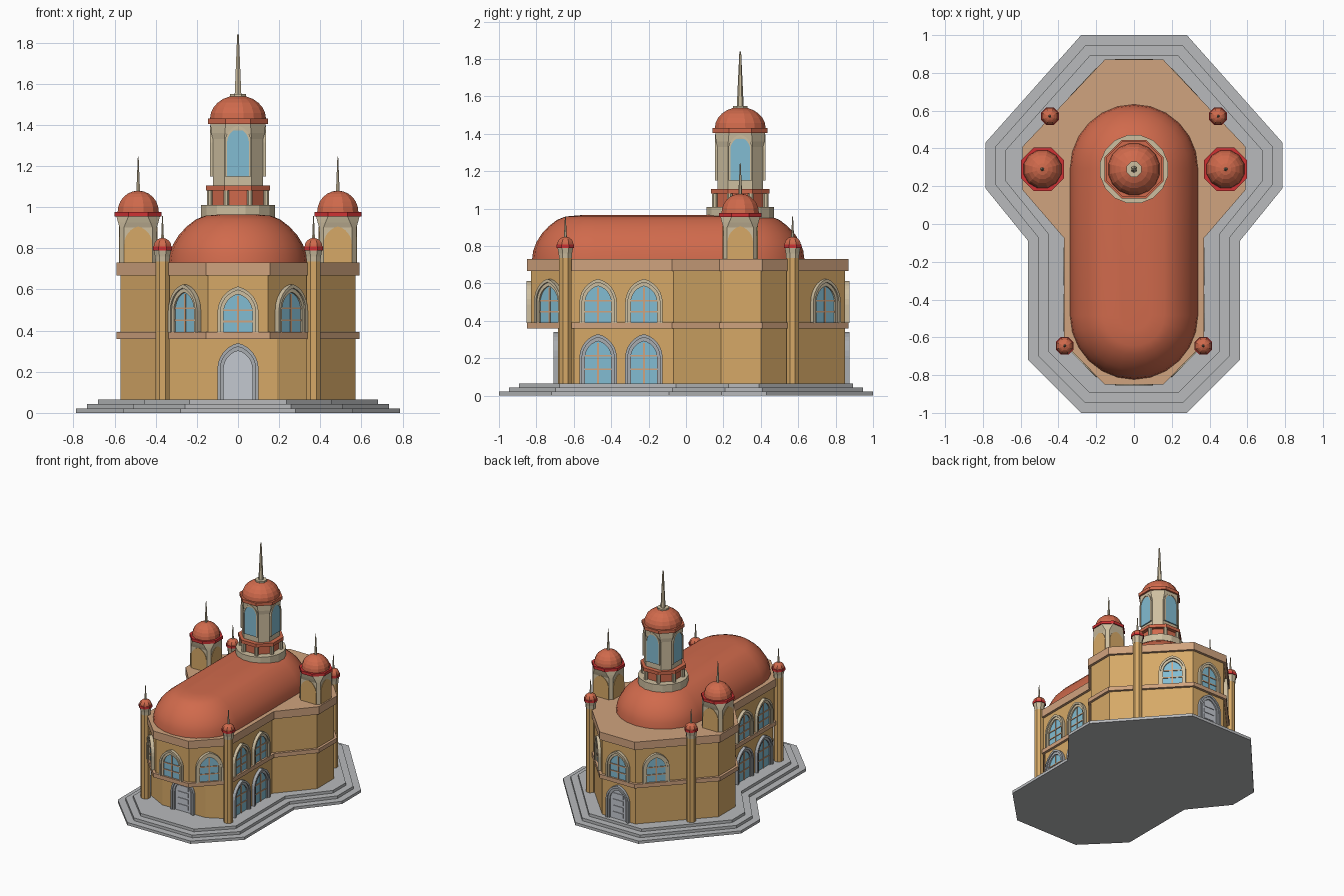
import bpy, bmesh, math
from mathutils import Matrix, Vector

if "Cube" in bpy.data.objects:
    bpy.data.objects.remove(bpy.data.objects["Cube"])


def material(name, r, g, b):
    m = bpy.data.materials.new(name)
    m.diffuse_color = [((c / 255 + 0.055) / 1.055) ** 2.4 for c in (r, g, b)] + [1]
    m.use_nodes = True
    m.node_tree.nodes["Principled BSDF"].inputs["Base Color"].default_value = m.diffuse_color
    return m


WALL = material("ochre_wall", 214, 169, 103)
TRIM = material("tan_trim", 208, 163, 126)
ROOF = material("terracotta", 208, 106, 76)
STONE = material("grey_stone", 184, 186, 188)
BEIGE = material("beige_stone", 206, 191, 160)
RED = material("red_ring", 208, 50, 52)
GLASS = material("blue_glass", 130, 188, 210)
FRAME = material("grey_frame", 168, 172, 176)
DOOR = material("pale_door", 196, 200, 208)


def finish(name, bm, mat, smooth=False, matrix=None):
    bmesh.ops.recalc_face_normals(bm, faces=bm.faces)
    me = bpy.data.meshes.new(name)
    bm.to_mesh(me)
    bm.free()
    me.materials.append(mat)
    ob = bpy.data.objects.new(name, me)
    bpy.context.collection.objects.link(ob)
    if matrix:
        ob.matrix_world = matrix
    if smooth:
        bpy.ops.object.select_all(action='DESELECT')
        ob.select_set(True)
        bpy.context.view_layer.objects.active = ob
        bpy.ops.object.shade_smooth_by_angle(angle=math.radians(40))
    return ob


def loft(name, rings, mat, smooth=False, matrix=None):
    """Closed solid through rings of equal point count."""
    bm = bmesh.new()
    vs = [[bm.verts.new(p) for p in ring] for ring in rings]
    n = len(vs[0])
    for a, b in zip(vs, vs[1:]):
        for i in range(n):
            j = (i + 1) % n
            bm.faces.new((a[i], a[j], b[j], b[i]))
    bm.faces.new(vs[0][::-1])
    bm.faces.new(vs[-1])
    return finish(name, bm, mat, smooth, matrix)


def lathe(name, profile, n, x, y, mat, smooth=False):
    """Profile of (apothem, z) pairs, flat sides facing the axes."""
    k = 1 / math.cos(math.pi / n)
    ang = [2 * math.pi * (i + 0.5) / n for i in range(n)]
    loft(name, [[(x + r * k * math.cos(a), y + r * k * math.sin(a), z) for a in ang]
                for r, z in profile], mat, smooth)


def chamfered(name, sections, x, y, mat):
    """Square tower with cut corners, sections of (z, half width, face half width)."""
    loft(name, [[(x + px, y + py, z) for px, py in
                 ((h, -f), (h, f), (f, h), (-f, h), (-h, f), (-h, -f), (-f, -h), (f, -h))]
                for z, h, f in sections], mat)


def dome(r, z0, z1, steps=6):
    return [(r * math.cos(t), z0 + (z1 - z0) * math.sin(t))
            for t in (math.pi / 2 * i / steps * 0.97 for i in range(steps + 1))]


def mirrored(half):
    return half + [(-x, y) for x, y in reversed(half)]


def inset(pts, d):
    """Shrink a counter-clockwise outline by d with mitred corners."""
    out = []
    for i, p in enumerate(pts):
        p = Vector(p)
        e1 = (p - Vector(pts[i - 1])).normalized()
        e2 = (Vector(pts[(i + 1) % len(pts)]) - p).normalized()
        n1, n2 = Vector((-e1.y, e1.x)), Vector((-e2.y, e2.x))
        out.append(tuple(p + (n1 + n2) * (d / (1 + n1.dot(n2)))))
    return out


def prism(name, pts, z0, z1, mat):
    loft(name, [[(x, y, z) for x, y in pts] for z in (z0, z1)], mat)


# Stepped stone base
base = mirrored([(.28, -1), (.56, -.72), (.56, -.09), (.787, .19), (.787, .43), (.28, 1)])
for i in range(3):
    prism("base_step", inset(base, .053 * i), .022 * i, .022 * (i + 1), STONE)

# Walls, bands and cornice
outline = mirrored([(.155, -.85), (.37, -.63), (.37, -.075), (.59, .18), (.59, .41), (.155, .87)])
wall = inset(outline, .02)
lower = list(wall)
lower[0], lower[1] = (.19, -.685), (.35, -.6)
lower[-1], lower[-2] = (-.19, -.685), (-.35, -.6)
prism("lower_wall", lower, .06, .37, WALL)
prism("upper_wall", wall, .38, .68, WALL)
prism("middle_band", outline, .36, .392, TRIM)
prism("cornice", outline, .668, .73, TRIM)

# Long rounded roof: stadium rings following a dome curve
rings = []
for r, z in [(.338, .73), (.332, .775), (.315, .82), (.287, .865), (.25, .905),
             (.205, .94), (.16, .958), (.08, .965)]:
    ring = []
    for cy, start in ((-.485, math.pi), (.295, 0)):
        for i in range(13):
            a = start + math.pi * i / 12
            ring.append((r * math.cos(a), cy + r * math.sin(a), z))
    rings.append(ring)
loft("long_roof", rings, ROOF, True)


# Arched openings
def arch(w, spring, n=6):
    c = .3 * w
    top = math.acos(c / (w + c))
    right = [((w + c) * math.cos(top * i / n) - c, spring + (w + c) * math.sin(top * i / n))
             for i in range(n + 1)]
    return [(w, 0)] + right + [(-x, z) for x, z in right[-2::-1]] + [(-w, 0)]


def arch_plate(name, w, spring, depth, mat, m):
    loft(name, [[(x, y, z) for x, z in arch(w, spring)] for y in (.01, -depth)], mat, False, m)


def arch_ring(name, w0, w1, spring, depth, mat, m):
    bm = bmesh.new()
    o, i = arch(w0, spring), arch(w1, spring)
    cols = [[bm.verts.new(p) for p in ((a, .01, b), (a, -depth, b), (c, -depth, d), (c, .01, d))]
            for (a, b), (c, d) in zip(o, i)]
    for p, q in zip(cols, cols[1:]):
        for k in range(4):
            bm.faces.new((p[k], p[k - 1], q[k - 1], q[k]))
    bm.faces.new(cols[0])
    bm.faces.new(cols[-1])
    finish(name, bm, mat, False, m)


def bar(name, x0, x1, z0, z1, depth, mat, m):
    loft(name, [[(x0, y, z0), (x1, y, z0), (x1, y, z1), (x0, y, z1)] for y in (.01, -depth)],
         mat, False, m)


def facing(x, y, z, deg):
    return Matrix.Translation((x, y, z)) @ Matrix.Rotation(math.radians(deg), 4, 'Z')


def opening(x, y, z, deg, height, trim, door=False):
    m = facing(x, y, z, deg)
    s = height - .127
    arch_ring("outer_frame", .1, .086, s, .024, trim, m)
    arch_ring("inner_frame", .086, .07, s, .015, FRAME if door else trim, m)
    arch_plate("door_leaf" if door else "window_pane", .072, s, .005, DOOR if door else GLASS, m)
    if door:
        for k in range(4):
            bar("door_panel", -.045, .045, .02 + .05 * k, .055 + .05 * k, .01, DOOR, m)
        return
    bar("upright_mullion", -.005, .005, 0, s + .08, .01, TRIM, m)
    for zz in (s * .55, s + .01):
        bar("cross_mullion", -.07, .07, zz - .004, zz + .004, .01, TRIM, m)


UP, LOW = .39, .065
opening(0, -.83, UP, 0, .225, BEIGE)
opening(0, .85, UP, 180, .225, BEIGE)
opening(0, -.685, LOW, 0, .275, FRAME, True)
opening(0, .85, LOW, 180, .275, FRAME, True)
for s in (1, -1):
    opening(s * .252, -.725, UP, s * 45.7, .235, BEIGE)
    opening(s * .25, .738, UP, s * 133, .235, BEIGE)
    for y in (-.47, -.225):
        opening(s * .35, y, UP, s * 90, .235, BEIGE)
        opening(s * .35, y, LOW, s * 90, .265, FRAME)

# Slim corner pillars with small domes
for s in (1, -1):
    for x, y in ((s * .367, -.645), (s * .445, .57)):
        lathe("corner_pillar", [(.033, .06), (.033, .75)], 8, x, y, WALL)
        lathe("pillar_capital", [(.034, .735), (.036, .76), (.042, .792)], 8, x, y, BEIGE)
        lathe("pillar_ring", [(.047, .79), (.047, .808)], 8, x, y, RED)
        lathe("pillar_dome", dome(.043, .808, .85), 8, x, y, ROOF)
        lathe("pillar_spire", [(.007, .845), (.002, .957)], 6, x, y, BEIGE)

# Side turrets
for s in (1, -1):
    x, y = s * .485, .29
    chamfered("turret_body", [(.72, .09, .07), (.9, .09, .07), (.925, .098, .06), (.96, .107, .045)],
              x, y, BEIGE)
    for k in range(4):
        m = facing(x, y, .73, 90 * k) @ Matrix.Translation((0, -.09, 0))
        arch_plate("turret_panel", .068, .09, .004, WALL, m)
    lathe("turret_ring", [(.114, .955), (.114, .977)], 8, x, y, RED)
    lathe("turret_dome", dome(.1, .977, 1.08), 12, x, y, ROOF)
    lathe("turret_spire", [(.009, 1.075), (.002, 1.245)], 6, x, y, BEIGE)

# Central tower
ty = .29
lathe("tower_plinth", [(.18, .93), (.18, 1.01)], 16, 0, ty, BEIGE)
lathe("tower_drum", [(.128, 1.0), (.128, 1.09)], 8, 0, ty, ROOF)
for k in range(8):
    a = math.pi * (k + .5) / 4
    lathe("drum_post", [(.014, 1.0), (.014, 1.085)], 8, .148 * math.cos(a), ty + .148 * math.sin(a), BEIGE)
lathe("drum_ring", [(.156, 1.08), (.156, 1.106)], 8, 0, ty, ROOF)
chamfered("tower_body", [(1.1, .122, .066), (1.33, .122, .066), (1.36, .13, .064), (1.41, .134, .06)],
          0, ty, BEIGE)
for k in range(4):
    m = facing(0, ty, 1.15, 90 * k) @ Matrix.Translation((0, -.122, 0))
    arch_ring("tower_window_frame", .064, .053, .165, .014, BEIGE, m)
    arch_plate("tower_window", .054, .165, .009, GLASS, m)
lathe("tower_ring", [(.147, 1.405), (.147, 1.43)], 8, 0, ty, ROOF)
lathe("tower_dome", dome(.136, 1.43, 1.543), 16, 0, ty, ROOF)
lathe("finial_cap", [(.04, 1.535), (.04, 1.55)], 8, 0, ty, BEIGE)
lathe("tower_spire", [(.016, 1.55), (.004, 1.84)], 6, 0, ty, BEIGE)
